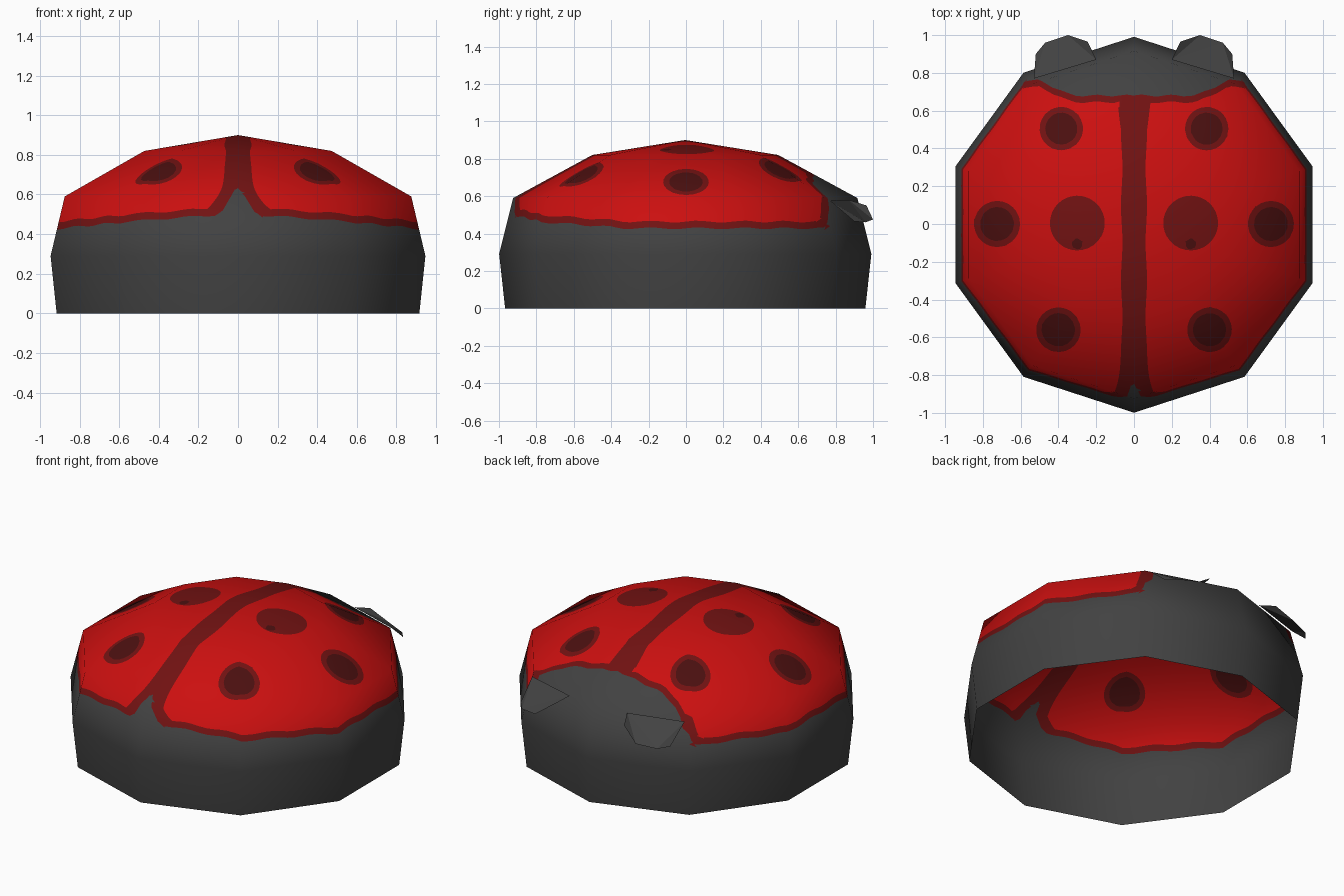
import bpy, bmesh, math
from mathutils import Vector

if "Cube" in bpy.data.objects:
    bpy.data.objects.remove(bpy.data.objects["Cube"])

SIDES = 10
PROFILE = [(0.963, 0.0), (0.995, 0.29), (0.92, 0.59), (0.497, 0.82)]
APEX = 0.90
# spots: x, y, radius, core x, core y, core radius (mirrored in x)
SPOTS = [(0.385, 0.505, 0.115, 0.385, 0.505, 0.085),
         (0.30, 0.005, 0.145, 0.30, -0.105, 0.03),
         (0.725, 0.0, 0.122, 0.725, 0.0, 0.09),
         (0.40, -0.56, 0.118, 0.40, -0.56, 0.088)]


def material(name, rgb):
    m = bpy.data.materials.new(name)
    m.diffuse_color = (*rgb, 1)
    m.use_nodes = True
    m.node_tree.nodes["Principled BSDF"].inputs["Base Color"].default_value = m.diffuse_color
    return m


grey = material("charcoal", (0.054, 0.054, 0.054))
red = material("red", (0.60, 0.005, 0.005))
trim = material("dark red", (0.165, 0.006, 0.006))
core_mat = material("spot core", (0.07, 0.005, 0.005))


def clamp(v):
    return max(0.0, min(1.0, v))


def lower_edge(p):
    x = abs(p.x)
    wave = 0.005 * math.sin(23 * math.atan2(p.y, x))
    rise = 0.07 * (1 - min(1, x / 0.9) ** 1.4) if p.y < 0 else 0
    return 0.428 + rise + wave


def head_edge(p):
    x = abs(p.x)
    return 0.68 + 0.08 * clamp((x - 0.33) / 0.17) + 0.005 * math.sin(40 * x)


# Painted regions as signed fields: positive inside
def shell_field(p):
    notch = 0.13 * math.exp(-(p.x / 0.06) ** 2) if p.y < 0 else 0
    return min(p.z - lower_edge(p) - notch, head_edge(p) - p.y)


def red_field(p):
    half = 0.065 + 0.004 * math.sin(16 * p.y)
    if p.y < 0:
        half += 0.1 * clamp((0.72 - p.z) / 0.2) ** 2
    else:
        half += 0.03 * clamp((p.y - 0.5) / 0.17)
    return min(p.z - lower_edge(p) - 0.036, head_edge(p) - 0.035 - p.y,
               abs(p.x) - half)


def spot_field(p):
    return max(r - math.hypot(abs(p.x) - x, p.y - y)
               for x, y, r, *_ in SPOTS)


def core_field(p):
    return max(r - math.hypot(abs(p.x) - x, p.y - y)
               for *_, x, y, r in SPOTS)


def cut(bm, field):
    """Cut the mesh along the zero line of a field."""
    bmesh.ops.triangulate(bm, faces=bm.faces[:])
    val = {v: field(v.co) or 1e-6 for v in bm.verts}
    new = set()
    for e in bm.edges[:]:
        a, b = e.verts
        if val[a] * val[b] < 0:
            t = val[a] / (val[a] - val[b])
            new.add(bmesh.utils.edge_split(e, a, t)[1])
    for f in bm.faces[:]:
        pair = [v for v in f.verts if v in new]
        if len(pair) == 2:
            bmesh.utils.face_split(f, pair[0], pair[1])


def finish(bm, name, mats):
    me = bpy.data.meshes.new(name)
    bm.to_mesh(me)
    bm.free()
    for m in mats:
        me.materials.append(m)
    ob = bpy.data.objects.new(name, me)
    bpy.context.collection.objects.link(ob)
    return ob


# Body: ten-sided dome, open underneath
bm = bmesh.new()
rings = []
for r, z in PROFILE:
    rings.append([bm.verts.new((r * math.cos(a), r * math.sin(a) - 0.004, z))
                  for a in (math.pi / 2 + i * 2 * math.pi / SIDES for i in range(SIDES))])
top = bm.verts.new((0, -0.004, APEX))
for i in range(SIDES):
    j = (i + 1) % SIDES
    for lo, hi in zip(rings, rings[1:]):
        bm.faces.new((lo[i], lo[j], hi[j], hi[i]))
    bm.faces.new((rings[-1][i], rings[-1][j], top))
bmesh.ops.triangulate(bm, faces=bm.faces[:])
bmesh.ops.subdivide_edges(bm, edges=bm.edges[:], cuts=13, use_grid_fill=True)

# Painted shell, seam and spots
for field in (shell_field, red_field, spot_field, core_field):
    cut(bm, field)
for f in bm.faces:
    c = f.calc_center_median()
    f.smooth = True
    if shell_field(c) < 0:
        f.material_index = 0
    elif core_field(c) > 0:
        f.material_index = 3
    elif red_field(c) < 0 or spot_field(c) > 0:
        f.material_index = 2
    else:
        f.material_index = 1
body = finish(bm, "body_shell", (grey, red, trim, core_mat))

# Rounded shading across the flat facets
normals = []
for v in body.data.vertices:
    p = v.co
    nz = (p.z - 0.29) / 0.372 if p.z > 0.29 else (p.z - 0.29) * 0.35
    normals.append(Vector((p.x, p.y, nz)).normalized())
body.data.normals_split_custom_set_from_vertices(normals)

# Small flat flaps at the head, one each side
FLAP = [(0.20, 0.87, 0.58), (0.53, 0.77, 0.575), (0.52, 0.90, 0.465),
        (0.47, 0.96, 0.46), (0.35, 1.0, 0.475), (0.245, 0.965, 0.55)]
for side, name in ((1, "flap_right"), (-1, "flap_left")):
    bm = bmesh.new()
    vs = [bm.verts.new((x * side, y, z)) for x, y, z in FLAP]
    f = bm.faces.new(vs if side > 0 else vs[::-1])
    bmesh.ops.triangulate(bm, faces=[f])
    finish(bm, name, (grey,))
